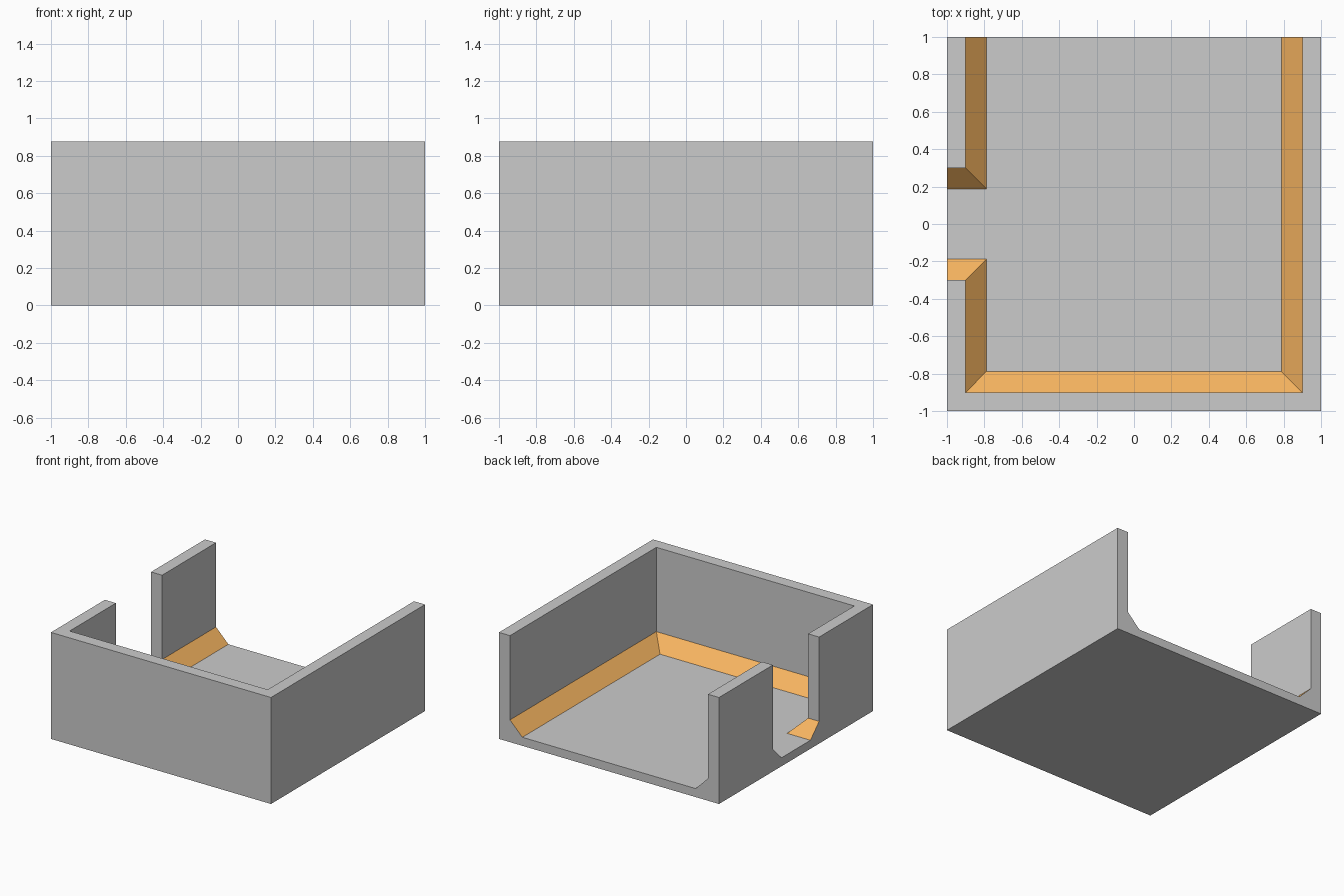
import bpy, bmesh

if "Cube" in bpy.data.objects:
    bpy.data.objects.remove(bpy.data.objects["Cube"])

H, C, F = 0.875, 0.1825, 0.07      # wall top, chamfer top, floor top
W, D = 0.9, 0.3                    # inner wall face, half doorway between walls
R = C - F                          # chamfer run
w, d = W - R, D - R                # floor edge, half doorway at floor

bm = bmesh.new()


def face(points, mat=0):
    f = bm.faces.new([bm.verts.new(p) for p in points])
    f.material_index = mat


def at(path, z):
    return [(x, y, z) for x, y in path]


# Inner wall lines and matching floor lines: long U run and short rear-left run
runs = [
    ([(W, 1), (W, -W), (-W, -W), (-W, -D), (-1, -D)],
     [(w, 1), (w, -w), (-w, -w), (-w, -d), (-1, -d)],
     [(-1, -1), (1, -1), (1, 1)]),
    ([(-1, D), (-W, D), (-W, 1)],
     [(-1, d), (-w, d), (-w, 1)],
     [(-1, 1)]),
]
for wall, foot, outer in runs:
    # Wall rim
    face(at(wall + outer, H))
    # Inner wall panels and coloured chamfers
    for i in range(len(wall) - 1):
        a, b = wall[i:i + 2]
        p, q = foot[i:i + 2]
        face([(*a, H), (*b, H), (*b, C), (*a, C)])
        face([(*a, C), (*b, C), (*q, F), (*p, F)], 1)

# Floor, reaching out through the doorway and the open back
face(at(runs[0][1] + runs[1][1], F))


# Open-ended side profile: wall, chamfer, sill, chamfer, wall
def profile(edge, sill):
    half = [(1, 0), (1, H), (edge, H), (edge, C), (sill, F)]
    return half + [(-u, z) for u, z in reversed(half)]


face([(u, 1, z) for u, z in profile(W, w)])      # open back
face([(-1, u, z) for u, z in profile(D, d)])     # left side with doorway

# Plain front, right side and underside
face([(-1, -1, 0), (1, -1, 0), (1, -1, H), (-1, -1, H)])
face([(1, -1, 0), (1, 1, 0), (1, 1, H), (1, -1, H)])
face([(-1, -1, 0), (-1, 1, 0), (1, 1, 0), (1, -1, 0)])

bmesh.ops.remove_doubles(bm, verts=bm.verts[:], dist=1e-4)
bmesh.ops.recalc_face_normals(bm, faces=bm.faces[:])

mesh = bpy.data.meshes.new("room_shell")
bm.to_mesh(mesh)
bm.free()

grey = bpy.data.materials.new("grey_wall")
grey.diffuse_color = (0.8, 0.8, 0.8, 1)
grey.use_nodes = True
grey.node_tree.nodes["Principled BSDF"].inputs["Base Color"].default_value = grey.diffuse_color
orange = bpy.data.materials.new("orange_trim")
orange.diffuse_color = (0.95, 0.47, 0.12, 1)
orange.use_nodes = True
orange.node_tree.nodes["Principled BSDF"].inputs["Base Color"].default_value = orange.diffuse_color
mesh.materials.append(grey)
mesh.materials.append(orange)

room = bpy.data.objects.new("room_shell", mesh)
bpy.context.collection.objects.link(room)
